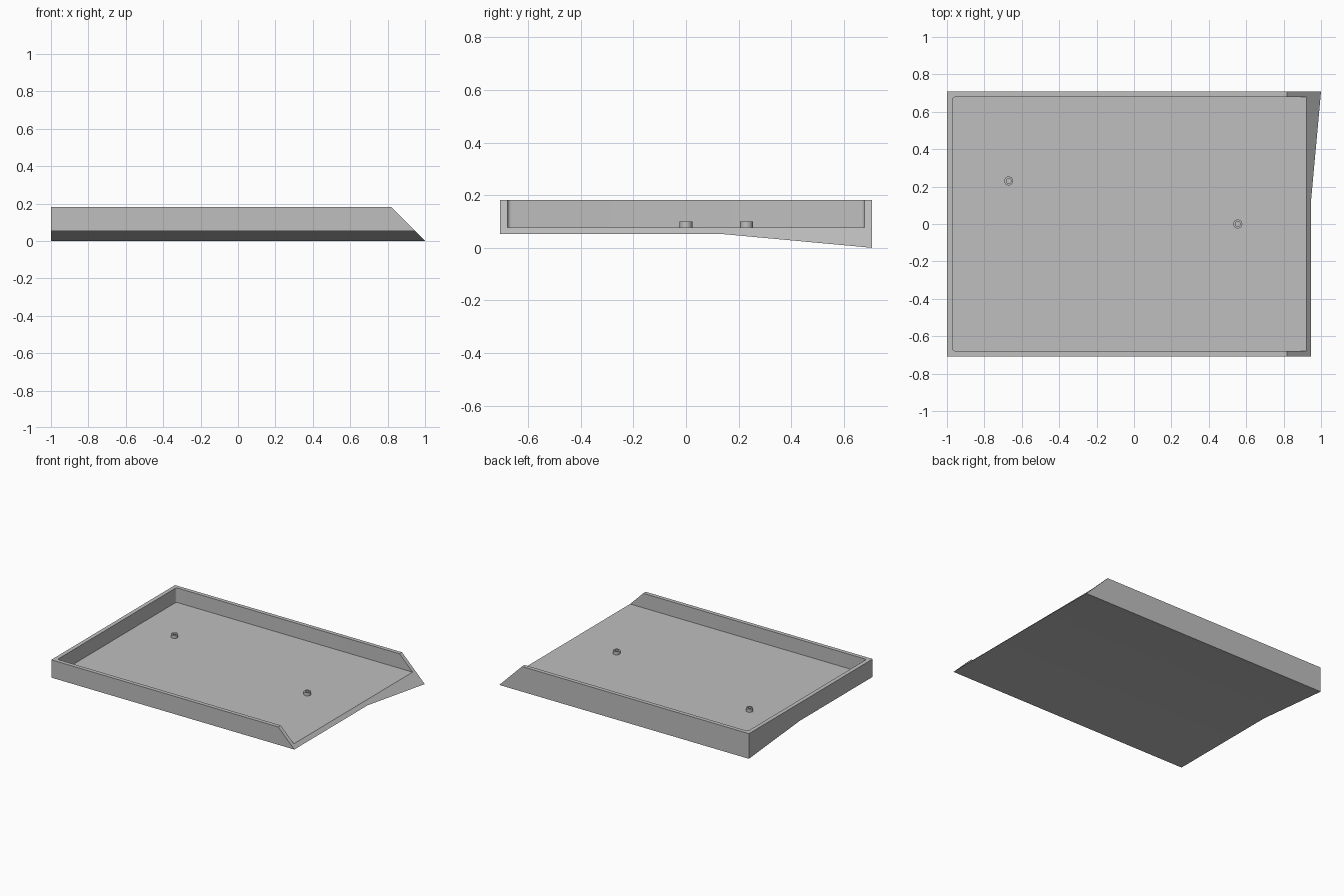
import bpy
import bmesh
import math

cube = bpy.data.objects.get("Cube")
if cube:
    bpy.data.objects.remove(cube, do_unlink=True)

grey = bpy.data.materials.new("plain grey")
grey.use_nodes = True
colour = (0.52, 0.52, 0.52, 1)
grey.diffuse_color = colour
grey.node_tree.nodes["Principled BSDF"].inputs["Base Color"].default_value = colour

FLOOR, RIM = 0.077, 0.182


def bridge(name, rings, closed=False):
    """Mesh through matching rings of points, capped at the ends unless closed."""
    bm = bmesh.new()
    loops = [[bm.verts.new(p) for p in ring] for ring in rings]
    pairs = list(zip(loops, loops[1:]))
    if closed:
        pairs.append((loops[-1], loops[0]))
    else:
        bm.faces.new(loops[0])
        bm.faces.new(loops[-1])
    for a, b in pairs:
        for i in range(len(a)):
            j = (i + 1) % len(a)
            bm.faces.new((a[i], a[j], b[j], b[i]))
    bmesh.ops.recalc_face_normals(bm, faces=bm.faces)
    mesh = bpy.data.meshes.new(name)
    bm.to_mesh(mesh)
    bm.free()
    mesh.materials.append(grey)
    obj = bpy.data.objects.new(name, mesh)
    bpy.context.collection.objects.link(obj)
    return obj


def smooth(obj):
    bpy.ops.object.select_all(action="DESELECT")
    obj.select_set(True)
    bpy.context.view_layer.objects.active = obj
    bpy.ops.object.shade_smooth_by_angle(angle=math.radians(35))


# Tray body: kinked underside, right end sloped at 45 degrees
profile = [(-0.708, 0.053), (0.13, 0.053), (0.708, 0), (0.708, RIM), (-0.708, RIM)]
tray = bridge("tray", [[(-1, y, z) for y, z in profile],
                       [(1 - z, y, z) for y, z in profile]])

# Recess with small rounded left corners, open through the sloped end
r, left, half = 0.015, -0.97, 0.679
outline = [(1.2, half)]
for side, start in ((1, 90), (-1, 180)):
    for k in range(7):
        a = math.radians(start + 15 * k)
        outline.append((left + r + r * math.cos(a), side * (half - r) + r * math.sin(a)))
outline.append((1.2, -half))
recess = bridge("recess_cutter", [[(x, y, z) for x, y in outline] for z in (FLOOR, 0.4)])
recess.hide_render = True

cut = tray.modifiers.new("recess", "BOOLEAN")
cut.operation = "DIFFERENCE"
cut.solver = "EXACT"
cut.object = recess
bpy.context.view_layer.objects.active = tray
bpy.ops.object.modifier_apply(modifier=cut.name)
bpy.data.objects.remove(recess, do_unlink=True)
smooth(tray)

# Hollow standoffs on the floor
section = [(0.024, FLOOR), (0.024, 0.1), (0.013, 0.1), (0.013, FLOOR)]
for name, x, y in (("left_hand_standoff", 0.555, 0), ("right_hand_standoff", -0.67, 0.23)):
    angles = [math.tau * k / 32 for k in range(32)]
    smooth(bridge(name, [[(x + rad * math.cos(a), y + rad * math.sin(a), z)
                          for rad, z in section] for a in angles], closed=True))
